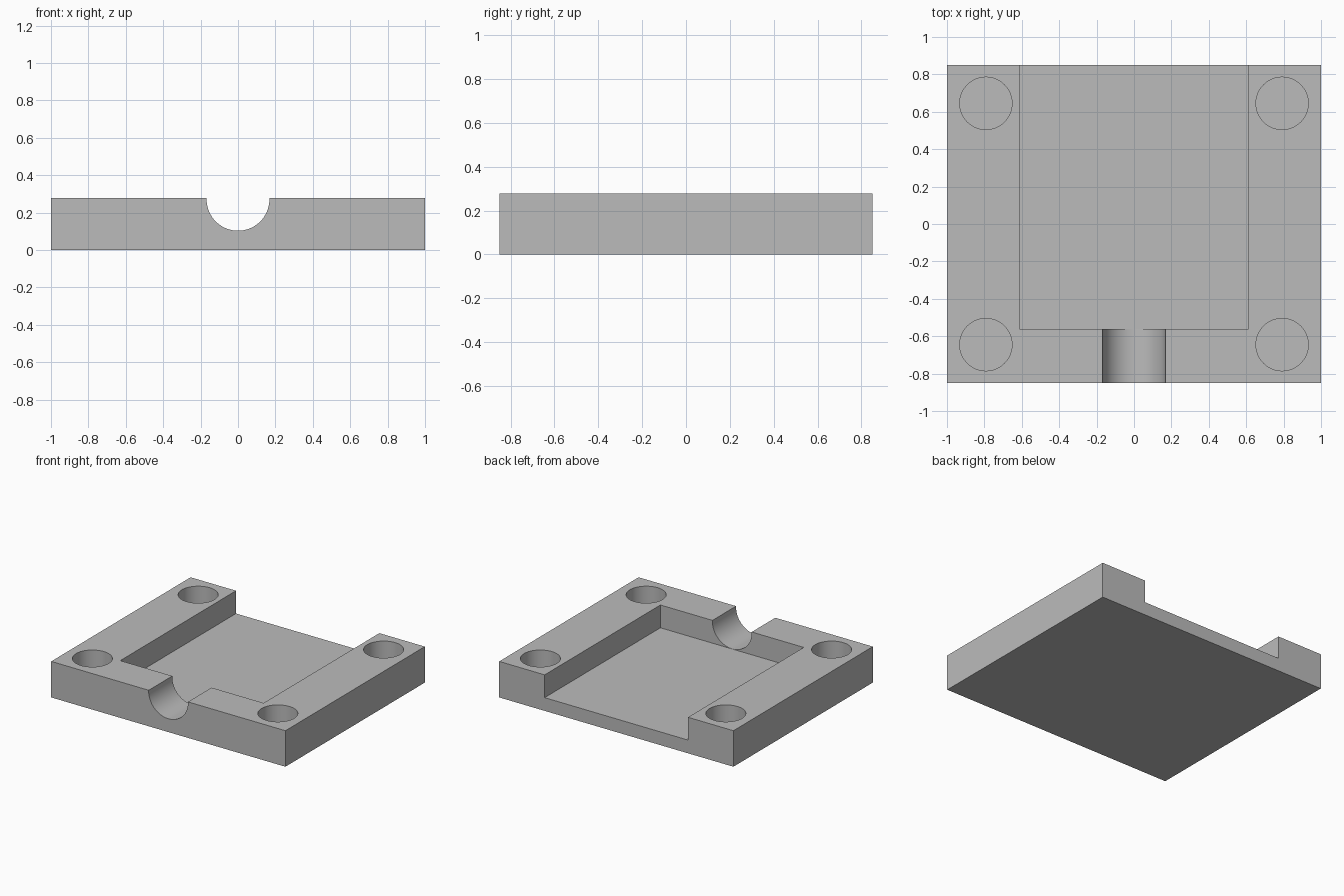
import bpy
import bmesh
import math
from mathutils import Matrix, Vector

cube = bpy.data.objects.get("Cube")
if cube:
    bpy.data.objects.remove(cube, do_unlink=True)

WIDTH, DEPTH, HEIGHT = 2.0, 1.70, 0.278
FLOOR = 0.102

# Single plain grey
grey = bpy.data.materials.new("plain_grey")
grey.use_nodes = True
color = (0.5, 0.5, 0.5, 1)
grey.diffuse_color = color
grey.node_tree.nodes["Principled BSDF"].inputs["Base Color"].default_value = color


def make_object(name, bm):
    mesh = bpy.data.meshes.new(name)
    bm.to_mesh(mesh)
    bm.free()
    obj = bpy.data.objects.new(name, mesh)
    mesh.materials.append(grey)
    bpy.context.collection.objects.link(obj)
    return obj


def box(name, low, high):
    low, high = Vector(low), Vector(high)
    bm = bmesh.new()
    bmesh.ops.create_cube(bm, size=1, matrix=Matrix.Translation((low + high) / 2)
                          @ Matrix.Diagonal((*(high - low), 1)))
    return make_object(name, bm)


def cylinder(name, center, radius, length, turn=0):
    bm = bmesh.new()
    bmesh.ops.create_cone(bm, cap_ends=True, segments=64, radius1=radius,
                          radius2=radius, depth=length,
                          matrix=Matrix.Translation(center) @ Matrix.Rotation(turn, 4, "X"))
    return make_object(name, bm)


# Solid plate
plate = box("base_plate", (-WIDTH / 2, -DEPTH / 2, 0), (WIDTH / 2, DEPTH / 2, HEIGHT))

# Pocket open at the back, round channel through the front wall
cutters = [
    box("pocket_cutter", (-0.612, -0.562, FLOOR), (0.612, 1, 0.5)),
    cylinder("channel_cutter", (0, -0.75, 0.271), 0.168, 0.5, math.pi / 2),
]

# Blind corner holes
for x in (-0.792, 0.792):
    for y in (-0.645, 0.645):
        cutters.append(cylinder("corner_hole_cutter", (x, y, FLOOR + 0.25), 0.14, 0.5))

for cutter in cutters:
    cutter.hide_render = True
    cutter.hide_set(True)
    cut = plate.modifiers.new(cutter.name, "BOOLEAN")
    cut.operation = "DIFFERENCE"
    cut.solver = "EXACT"
    cut.object = cutter

# Bake the cuts and discard the cutters
bpy.context.view_layer.update()
evaluated = plate.evaluated_get(bpy.context.evaluated_depsgraph_get())
plate.data = bpy.data.meshes.new_from_object(evaluated)
for cutter in cutters:
    bpy.data.objects.remove(cutter, do_unlink=True)

# Smooth round walls with crisp edges
bpy.ops.object.select_all(action="DESELECT")
plate.select_set(True)
bpy.context.view_layer.objects.active = plate
bpy.ops.object.shade_smooth_by_angle(angle=math.radians(30))
